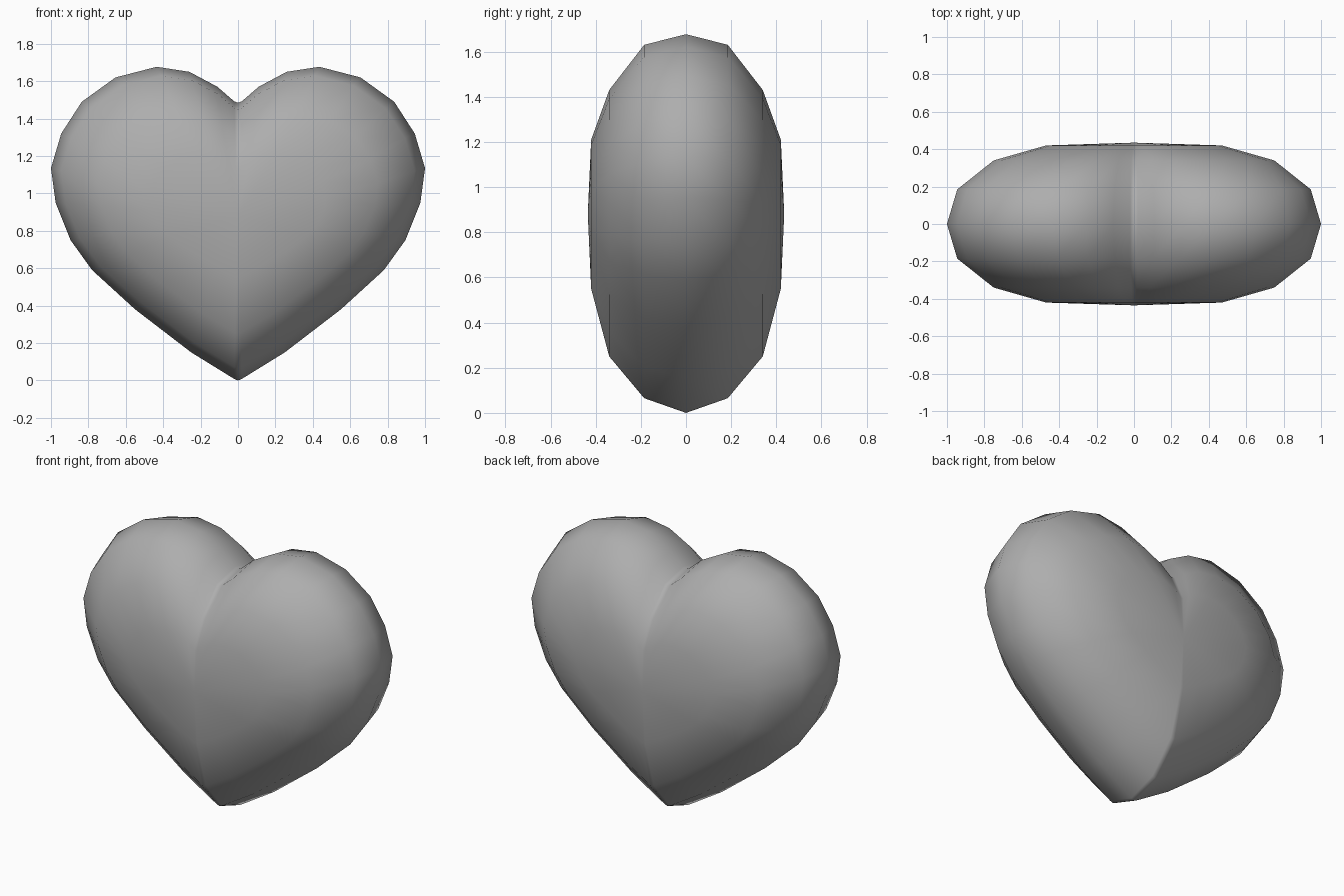
import bpy, bmesh

if "Cube" in bpy.data.objects:
    bpy.data.objects.remove(bpy.data.objects["Cube"])

# right half of the heart outline (x, z), from cleft round to bottom tip
half = [(0, 1.485), (0.02, 1.492), (0.11, 1.57), (0.26, 1.65), (0.435, 1.677),
        (0.655, 1.62), (0.835, 1.49), (0.945, 1.32), (1.0, 1.135), (0.975, 0.95),
        (0.895, 0.75), (0.78, 0.59), (0.55, 0.38), (0.25, 0.15), (0.02, 0.008), (0, 0)]
outline = half + [(-x, z) for x, z in half[-2:0:-1]]

# concentric layers: depth y, width scale, top z, bottom z
layers = [(0, 1, 1.677, 0), (0.185, 0.945, 1.63, 0.065),
          (0.34, 0.75, 1.43, 0.25), (0.42, 0.47, 1.21, 0.55)]
layers = [(-y, s, t, b) for y, s, t, b in layers[:0:-1]] + layers
MID = 0.88


def ring(bm, y, s, top, bottom):
    verts = []
    for x, z in outline:
        if z > MID:
            nz = MID + (z - MID) * (top - MID) / (1.677 - MID)
        else:
            nz = MID - (MID - z) * (MID - bottom) / MID
        verts.append(bm.verts.new((x * s, y, nz)))
    return verts


# heart body: bridged layers closed by a centre point front and back
bm = bmesh.new()
rings = [ring(bm, *l) for l in layers]
n = len(outline)
for a, b in zip(rings, rings[1:]):
    for i in range(n):
        j = (i + 1) % n
        bm.faces.new((a[i], a[j], b[j], b[i]))
for r, y in ((rings[0], -0.435), (rings[-1], 0.435)):
    pole = bm.verts.new((0, y, MID))
    for i in range(n):
        bm.faces.new((r[i], r[(i + 1) % n], pole))
bmesh.ops.recalc_face_normals(bm, faces=bm.faces)
for f in bm.faces:
    f.smooth = True
mesh = bpy.data.meshes.new("heart")
bm.to_mesh(mesh)
bm.free()

# darker grey surface
grey = bpy.data.materials.new("dark_grey")
grey.diffuse_color = (0.42, 0.42, 0.42, 1)
grey.use_nodes = True
grey.node_tree.nodes["Principled BSDF"].inputs["Base Color"].default_value = grey.diffuse_color
mesh.materials.append(grey)
bpy.context.collection.objects.link(bpy.data.objects.new("heart", mesh))
